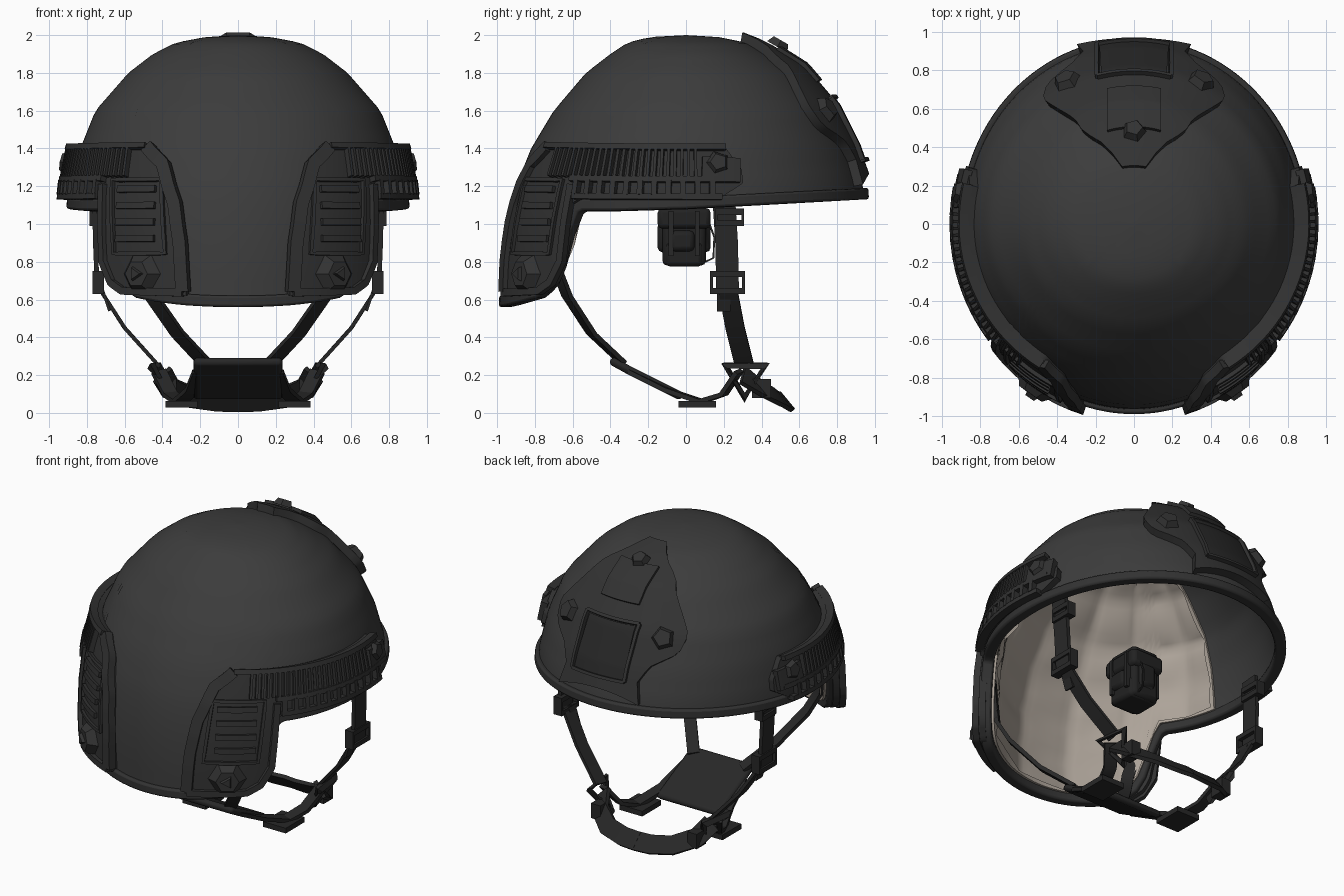
import bpy, bmesh, math
from math import sin, cos, acos, radians, pi
from mathutils import Vector, Matrix

if "Cube" in bpy.data.objects:
    bpy.data.objects.remove(bpy.data.objects["Cube"])


def material(name, rgb):
    m = bpy.data.materials.new(name)
    m.use_nodes = True
    m.diffuse_color = (*rgb, 1)
    bsdf = next(n for n in m.node_tree.nodes if n.type == 'BSDF_PRINCIPLED')
    bsdf.inputs["Base Color"].default_value = (*rgb, 1)
    bsdf.inputs["Roughness"].default_value = 0.8
    return m


SHELL = material("charcoal shell", (0.045, 0.045, 0.045))
RAIL = material("dark polymer", (0.032, 0.032, 0.032))
STRAP = material("black webbing", (0.021, 0.021, 0.021))
POUCH = material("black fabric", (0.016, 0.016, 0.016))
LINER = material("beige padding", (0.42, 0.37, 0.32))


def lerp(table, x):
    if x <= table[0][0]:
        return table[0][1]
    for (x0, y0), (x1, y1) in zip(table, table[1:]):
        if x <= x1:
            return y0 + (y1 - y0) * (x - x0) / (x1 - x0)
    return table[-1][1]


# Dome profile: radius by height toward the side, the nape and the brow
HEIGHTS = [0.58, 0.8, 1.0, 1.2, 1.4, 1.6, 1.8, 1.9, 1.96, 1.99, 2.0]
SIDE = list(zip(HEIGHTS, [.89, .89, .89, .875, .835, .755, .58, .45, .33, .17, 0]))
NAPE = list(zip(HEIGHTS, [.965, .96, .94, .90, .82, .70, .53, .40, .31, .19, 0]))
BROW = list(zip(HEIGHTS, [.95, .95, .95, .94, .87, .77, .60, .44, .32, .17, 0]))
RIM = [(-1, .59), (-.95, .6), (-.8, .64), (-.74, .7), (-.7, .8), (-.66, 1.0),
       (-.62, 1.1), (-.4, 1.1), (0, 1.11), (1, 1.16)]


def dome(a, z):
    z = min(z, 2.0)
    depth = NAPE if sin(a) < 0 else BROW
    return Vector((lerp(SIDE, z) * cos(a), lerp(depth, z) * sin(a), z))


def normal(a, z):
    n = (dome(a + .02, z) - dome(a - .02, z)).cross(dome(a, z + .04) - dome(a, z - .04))
    return n.normalized() if n.length > 1e-7 else Vector((0, 0, 1))


def surf(a, z, off=0):
    return dome(a, z) + normal(a, z) * off


def finish(name, bm, mat, mirror=False, bevel=0, angle=0.6):
    bmesh.ops.remove_doubles(bm, verts=bm.verts, dist=1e-5)
    bmesh.ops.recalc_face_normals(bm, faces=bm.faces)
    me = bpy.data.meshes.new(name)
    bm.to_mesh(me)
    bm.free()
    me.materials.append(mat)
    me.shade_smooth()
    me.set_sharp_from_angle(angle=angle)
    ob = bpy.data.objects.new(name, me)
    bpy.context.collection.objects.link(ob)
    if bevel:
        b = ob.modifiers.new("bevel", 'BEVEL')
        b.width, b.segments = bevel, 2
    if mirror:
        ob.modifiers.new("mirror", 'MIRROR')
    return ob


def slab(name, grid, mat, outer, inner, wrap=False, mirror=False):
    """Closed slab following the dome; grid rows hold (angle, height)."""
    bm = bmesh.new()
    off = outer if callable(outer) else (lambda a, z: outer)
    top = [[bm.verts.new(surf(a, z, off(a, z))) for a, z in row] for row in grid]
    low = [[bm.verts.new(surf(a, z, inner)) for a, z in row] for row in grid]
    rows, cols = len(grid), len(grid[0])
    for i in range(rows - 1):
        for j in range(cols if wrap else cols - 1):
            k = (j + 1) % cols
            for g in (top, low):
                bm.faces.new((g[i][j], g[i][k], g[i + 1][k], g[i + 1][j]))
    edge = [(rows - 1, j) for j in range(cols)]
    if wrap:
        edge.append(edge[0])
    else:
        edge += [(i, cols - 1) for i in range(rows - 2, -1, -1)]
        edge += [(0, j) for j in range(cols - 2, -1, -1)]
        edge += [(i, 0) for i in range(1, rows)]
    for (i, j), (m, n) in zip(edge, edge[1:]):
        bm.faces.new((top[i][j], top[m][n], low[m][n], low[i][j]))
    return finish(name, bm, mat, mirror)


def sweep(bm, pts, side, w, t, closed=False):
    """Box section along a path: w along side, t across it."""
    pts = [Vector(p) for p in pts]
    n, rings = len(pts), []
    for i, p in enumerate(pts):
        a = pts[i - 1] if closed or i else p
        b = pts[(i + 1) % n] if closed or i < n - 1 else p
        d = (b - a).normalized()
        s = Vector(side[i] if isinstance(side, list) else side)
        s = (s - d * s.dot(d)).normalized()
        c = d.cross(s)
        rings.append([bm.verts.new(p + s * w / 2 * u + c * t / 2 * v)
                      for u, v in ((1, 1), (1, -1), (-1, -1), (-1, 1))])
    for i in range(n if closed else n - 1):
        r, q = rings[i], rings[(i + 1) % n]
        for k in range(4):
            bm.faces.new((r[k], r[k - 1], q[k - 1], q[k]))
    if not closed:
        bm.faces.new(rings[0])
        bm.faces.new(rings[-1])


def bead(bm, path, off, high, wide, steps=8):
    """Raised strip on the dome through (degrees, height) points."""
    at = []
    for (a0, z0), (a1, z1) in zip(path, path[1:]):
        at += [(radians(a0 + (a1 - a0) * i / steps), z0 + (z1 - z0) * i / steps)
               for i in range(steps)]
    at.append((radians(path[-1][0]), path[-1][1]))
    sweep(bm, [surf(a, z, off) for a, z in at], [normal(a, z) for a, z in at], high, wide)


def boss(bm, a, z, r, off, h, n=5, top=.7):
    nrm = normal(a, z)
    m = Matrix.Translation(surf(a, z, off)) @ nrm.to_track_quat('Z', 'Y').to_matrix().to_4x4()
    bmesh.ops.create_cone(bm, cap_ends=True, segments=n, radius1=r, radius2=r * top,
                          depth=h, matrix=m @ Matrix.Rotation(pi / 2, 4, 'Z'))


def box(bm, loc, size):
    bmesh.ops.create_cube(bm, size=1, matrix=Matrix.Translation(loc) @ Matrix.Diagonal((*size, 1)))


# Helmet shell and its rolled edge
angles = [radians(3 * i) for i in range(120)]
rim = [lerp(RIM, sin(a)) for a in angles]
grid = [[(a, 2 - (2 - r) * (i / 26) ** 2) for a, r in zip(angles, rim)] for i in range(27)]
slab("helmet_shell", grid, SHELL, 0, -.04, wrap=True)
bm = bmesh.new()
sweep(bm, [surf(a, r, -.01) for a, r in zip(angles, rim)],
      [normal(a, r) for a, r in zip(angles, rim)], .07, .06, closed=True)
finish("rim_trim", bm, RAIL, bevel=.012)

# Quilted lining over the nape half
back = [radians(193 + 154 * i / 56) for i in range(57)]
grid = [[(a, 2 - (2 - lerp(RIM, sin(a)) - .02) * (i / 30) ** 2) for a in back] for i in range(1, 31)]
slab("padded_liner", grid, LINER, -.045,
     -.06).name = "padded_liner"
bm = bmesh.new()
quilt = [[bm.verts.new(surf(a, z, -.062 - .035 * (abs(sin(a * 7)) * abs(sin(z * 12))) ** .5))
          for a, z in row] for row in grid]
for r, q in zip(quilt, quilt[1:]):
    for j in range(len(r) - 1):
        bm.faces.new((r[j], r[j + 1], q[j + 1], q[j]))
finish("liner_quilting", bm, LINER, angle=1.2)

# Side rails wrapping down into the nape plates
LOW = [(-73, .62), (-50, .63), (-44, .7), (-41, .8), (-39.5, 1.1), (-36, 1.13), (10, 1.13), (18, 1.21)]
HIGH = [(-73, .66), (-70, 1.1), (-65, 1.3), (-57, 1.4), (13, 1.4), (18, 1.28)]
turn = [-73 + 91 * i / 70 for i in range(71)]
grid = [[(radians(d), lerp(LOW, d) + (lerp(HIGH, d) - lerp(LOW, d)) * v / 6) for d in turn]
        for v in range(7)]
slab("rail_base", grid, RAIL, .045, -.01, mirror=True)

bm = bmesh.new()
for path in ([(13, 1.39), (-57, 1.39)], [(15, 1.225), (-40, 1.225)], [(11, 1.14), (-38, 1.14)]):
    bead(bm, path, .055, .05, .03, 20)
bead(bm, [(-57, 1.39), (-64, 1.3), (-69, 1.1), (-71, .9), (-72, .64)], .045, .05, .07)
bead(bm, [(-39.5, 1.2), (-41, .8), (-45, .69), (-50, .645), (-72, .635)], .05, .04, .04)
bead(bm, [(-64, 1.22), (-66, .84), (-46, .84), (-44, 1.22), (-64, 1.22)], .05, .025, .02)
finish("rail_frame", bm, RAIL, mirror=True)

bm = bmesh.new()
for i in range(25):
    d = 3 - 2.2 * i
    bead(bm, [(d, 1.235), (d, 1.38)], .055, .045, .016, 2)
for i in range(11):
    bead(bm, [(8 - 4.5 * i, 1.15), (8 - 4.5 * i, 1.22)], .06, .045, .03, 1)
for i in range(4):
    bead(bm, [(-47, .92 + .085 * i), (-62, .92 + .085 * i)], .05, .03, .035, 5)
finish("rail_ribs", bm, RAIL, mirror=True)

bm = bmesh.new()
bead(bm, [(17, 1.27), (5, 1.28)], .055, .045, .13, 5)
boss(bm, radians(10), 1.31, .065, .085, .03)
boss(bm, radians(-57), .735, .12, .065, .06, 6, .6)
boss(bm, radians(-57), .735, .05, .1, .03, 3)
finish("rail_end_bosses", bm, RAIL, mirror=True)

# Star-shaped mount on the brow
ROWS = [(1.2, .28), (1.33, .25), (1.42, .3), (1.5, .43), (1.6, .45), (1.69, .38), (1.85, .25), (1.965, .06)]


def brow(x, z):
    return (acos(max(-1, min(1, x / lerp(SIDE, z)))), z)


def brow_plate(name, rows, off, mat, arch=0.0, inner=-.01):
    lo, hi = rows[0][0], rows[-1][0]
    grid = []
    for i in range(25):
        z = lo + (hi - lo) * i / 24
        w = lerp(rows, z)
        grid.append([brow(w * u / 8, z + arch * (1 - (u / 8) ** 2) * (1 - i / 24))
                     for u in range(-8, 9)])
    slab(name, grid, mat, off, inner)


brow_plate("mount_plate", ROWS, .05, RAIL, .05)
brow_plate("mount_pocket", [(1.33, .17), (1.62, .16)], .058, STRAP, inner=.03)
brow_plate("mount_upper_pad", [(1.72, .13), (1.88, .13)], .07, RAIL, inner=.03)
bm = bmesh.new()
for z in (1.32, 1.63):
    ends = [brow(.18 * u / 6, z) for u in range(-6, 7)]
    sweep(bm, [surf(*e, .06) for e in ends], [normal(*e) for e in ends], .03, .02)
for s in (-1, 1):
    ends = [brow(.18 * s, 1.32 + .31 * i / 8) for i in range(9)]
    sweep(bm, [surf(*e, .06) for e in ends], [normal(*e) for e in ends], .03, .02)
    boss(bm, *brow(.33 * s, 1.58), .08, .06, .05, 5)
boss(bm, *brow(0, 1.89), .065, .075, .04)
finish("mount_frame_and_bosses", bm, RAIL)

# Chin harness webbing
Y, X = (0, 1, 0), (1, 0, 0)
bm = bmesh.new()
sweep(bm, [(.76, .2, 1.14), (.755, .215, .9), (.745, .22, .66)], Y, .12, .025)
sweep(bm, [(.735, .22, .66), (.6, .26, .45), (.42, .31, .25)], Y, .1, .02)
sweep(bm, [(.72, .2, .66), (.68, .2, .54)], Y, .07, .015)
sweep(bm, [(.6, -.63, 1.05), (.52, -.68, .75), (.46, -.63, .62), (.32, -.5, .42), (.18, -.34, .27)],
      (.6, .5, -.2), .075, .025)
sweep(bm, [(.2, -.3, .22), (.24, -.1, .12), (.31, .08, .06), (.36, .2, .1), (.42, .28, .22)],
      (1, -.3, 0), .08, .025)
sweep(bm, [(.4, .3, .2), (.36, .4, .13), (.24, .49, .08), (.1, .52, .06), (-.01, .53, .06)],
      (0, .5, -.6), .12, .025)
finish("harness_webbing", bm, STRAP, mirror=True)

# Buckles, slides and strap adjusters
bm = bmesh.new()
for x, y, z, w, h in ((.755, .23, 1.035, .14, .06), (.74, .22, .69, .17, .09)):
    sweep(bm, [(x, y + u * w / 2, z + v * h / 2) for u, v in ((1, 1), (1, -1), (-1, -1), (-1, 1))],
          X, .06, .035, closed=True)
sweep(bm, [(.46, .21, .25), (.43, .42, .25), (.34, .31, .08)], (1, .1, .6), .03, .045, closed=True)
box(bm, (.3, .06, .045), (.17, .2, .035))
box(bm, (.36, .4, .13), (.07, .1, .1))
finish("buckles", bm, STRAP, mirror=True)

# Sloped nape pad
bm = bmesh.new()
sweep(bm, [(0, -.4, .28), (0, -.3, .225), (0, -.02, .085)], X, .47, .045)
finish("nape_pad", bm, STRAP, bevel=.02)

# Small equipment pouch hanging inside
bm = bmesh.new()
box(bm, (-.01, -.01, .95), (.2, .23, .34))
box(bm, (-.01, -.01, 1.03), (.24, .28, .11))
box(bm, (-.01, -.01, .84), (.22, .2, .13))
for s in (-1, 1):
    box(bm, (-.01 + s * .11, -.02, .91), (.05, .13, .11))
    box(bm, (-.01, -.01 + s * .115, .93), (.12, .05, .16))
finish("pouch_body", bm, POUCH, bevel=.025)
bm = bmesh.new()
for s in (-1, 1):
    for y in (-.08, .06):
        box(bm, (-.01 + s * .115, y, .95), (.03, .025, .24))
sweep(bm, [(.05, .11, 1.04), (.05, .15, .93), (.05, .145, .82), (.05, .08, .79)], X, .01, .01)
finish("pouch_straps_and_cord", bm, STRAP)
